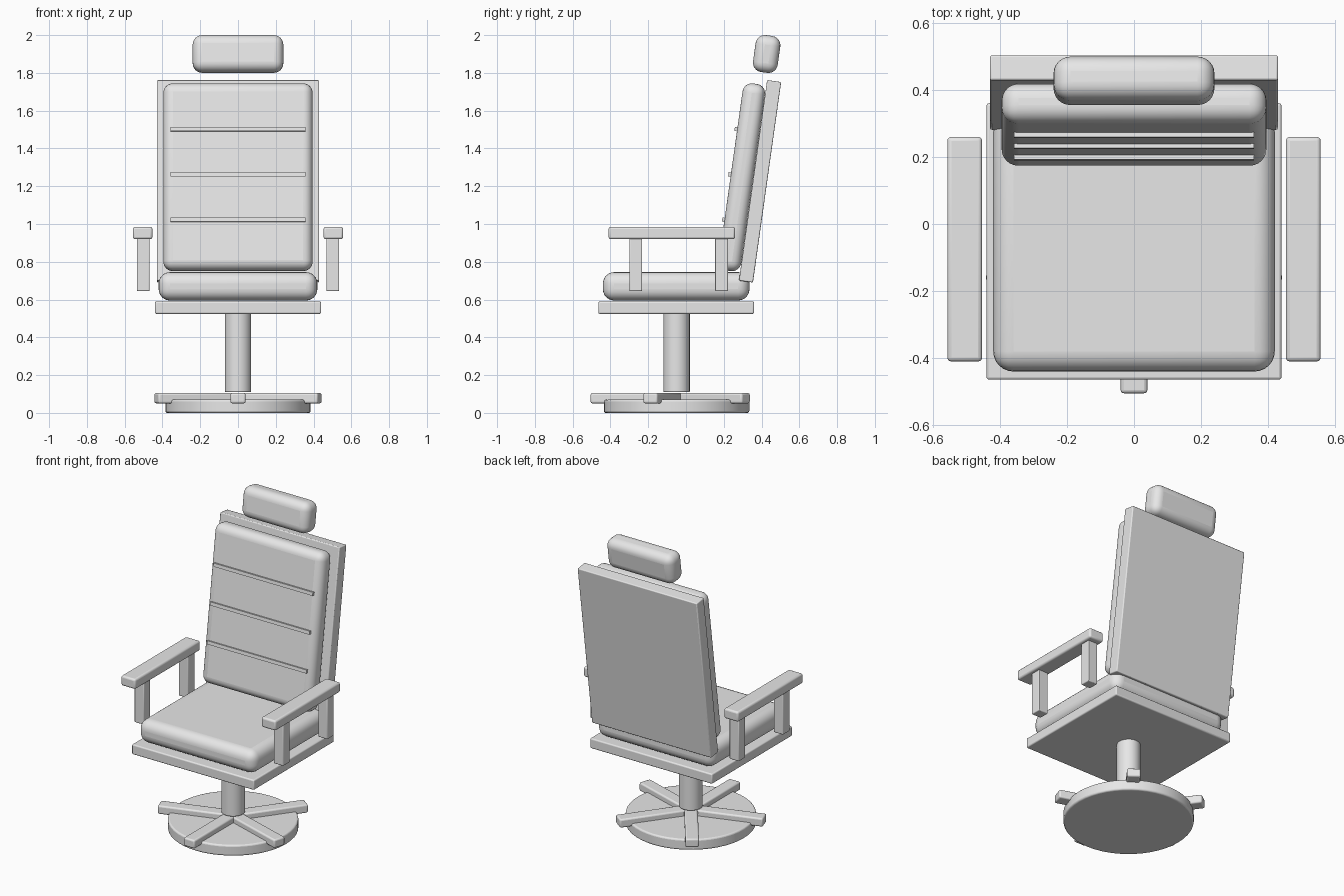
import bpy
from math import radians, sin, cos
from mathutils import Matrix, Vector

cube = bpy.data.objects.get("Cube")
if cube:
    bpy.data.objects.remove(cube, do_unlink=True)

grey = bpy.data.materials.new("light grey")
grey.use_nodes = True
colour = (0.8, 0.8, 0.8, 1)
grey.diffuse_color = colour
grey.node_tree.nodes["Principled BSDF"].inputs["Base Color"].default_value = colour


def finish(obj, name, bevel, segments):
    """Name, colour, bevel and smooth a new part."""
    obj.name = name
    obj.data.materials.append(grey)
    if bevel:
        mod = obj.modifiers.new("rounded edges", "BEVEL")
        mod.width = bevel
        mod.segments = segments
        mod.limit_method = "ANGLE"
        mod.angle_limit = radians(40)
    bpy.ops.object.shade_smooth_by_angle(angle=radians(35))
    return obj


def box(name, centre, size, bevel=0.01, segments=3, tilt=0, turn=0):
    bpy.ops.mesh.primitive_cube_add(size=1, location=centre)
    obj = bpy.context.object
    obj.data.transform(Matrix.Diagonal((*size, 1)))
    obj.rotation_euler = (tilt, 0, turn)
    return finish(obj, name, bevel, segments)


def cylinder(name, centre, radius, height, bevel):
    bpy.ops.mesh.primitive_cylinder_add(vertices=48, radius=radius, depth=height, location=centre)
    return finish(bpy.context.object, name, bevel, 3)


# Swivel base with five star legs and a column
hub = Vector((0, -0.05, 0))
cylinder("base_disc", hub + Vector((0, 0, 0.035)), 0.385, 0.07, 0.01)
leg_length = 0.455
for i in range(5):
    angle = radians(72 * i - 90)
    middle = hub + Vector((cos(angle), sin(angle), 0)) * leg_length / 2
    middle.z = 0.078
    box(f"base_leg_{i + 1}", middle, (leg_length, 0.08, 0.055), 0.01, turn=angle)
cylinder("column", hub + Vector((0, 0, 0.32)), 0.07, 0.42, 0.005)

# Seat
box("seat_plate", (0, -0.052, 0.557), (0.88, 0.825, 0.065), 0.008)
box("seat_cushion", (0, -0.052, 0.67), (0.84, 0.776, 0.15), 0.06, 6)

# Reclined back with cushion, trim strips and headrest
lean = radians(-8)
box("back_panel", (0, 0.392, 1.226), (0.86, 0.075, 1.072), 0.006, tilt=lean)
box("back_cushion", (0, 0.296, 1.2475), (0.79, 0.12, 1.0), 0.05, 6, tilt=lean)
for i in range(3):
    box(f"back_strip_{i + 1}", (0, 0.203 + 0.033 * i, 1.022 + 0.24 * i),
        (0.715, 0.023, 0.022), 0, tilt=lean)
box("headrest", (0, 0.427, 1.9), (0.48, 0.132, 0.197), 0.05, 6, tilt=lean)

# Armrests, each on two posts
for side, x in (("left", 1), ("right", -1)):
    box(f"{side}_armrest", (0.505 * x, -0.075, 0.952), (0.104, 0.67, 0.065), 0.012)
    for place, y in (("front", -0.266), ("rear", 0.188)):
        box(f"{side}_{place}_arm_post", (0.502 * x, y, 0.785), (0.068, 0.068, 0.28), 0.005)
